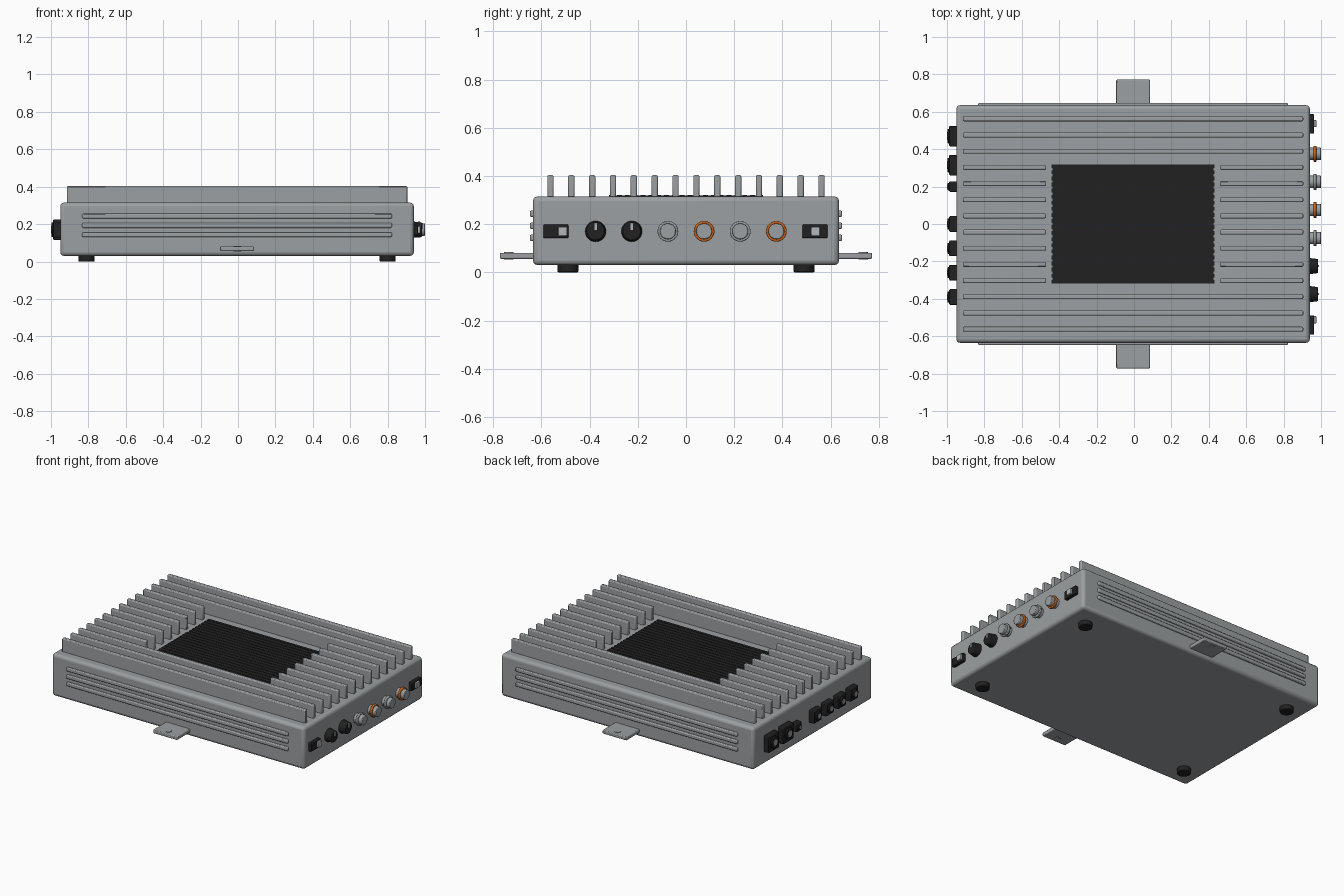
import bpy
from math import radians, pi
from mathutils import Vector

cube = bpy.data.objects.get("Cube")
if cube:
    bpy.data.objects.remove(cube, do_unlink=True)


def material(name, rgb, rough=0.5):
    m = bpy.data.materials.new(name)
    m.use_nodes = True
    m.diffuse_color = (*rgb, 1)
    bsdf = m.node_tree.nodes["Principled BSDF"]
    bsdf.inputs["Base Color"].default_value = (*rgb, 1)
    bsdf.inputs["Roughness"].default_value = rough
    return m


GREY = material("aluminium grey", (0.33, 0.35, 0.36))
BLACK = material("matte black", (0.015, 0.015, 0.015))
ORANGE = material("orange", (0.62, 0.13, 0.01))
LIGHT = material("light grey", (0.45, 0.47, 0.48))


def finish(name, mat, bevel, segments):
    ob = bpy.context.object
    ob.name = name
    ob.data.materials.append(mat)
    if bevel:
        mod = ob.modifiers.new("Bevel", "BEVEL")
        mod.width, mod.segments = bevel, segments
        mod.limit_method = "ANGLE"
        mod.angle_limit = radians(40)
    bpy.ops.object.shade_smooth_by_angle(angle=radians(35))
    return ob


def box(name, x, y, z, mat, bevel=0.0, segments=2):
    """Box given by its (low, high) range on each axis."""
    centre = [(r[0] + r[1]) / 2 for r in (x, y, z)]
    size = Vector([r[1] - r[0] for r in (x, y, z)])
    bpy.ops.mesh.primitive_cube_add(size=1, location=centre)
    for v in bpy.context.object.data.vertices:
        v.co *= size
    return finish(name, mat, bevel, segments)


def around(c, half):
    return (c - half, c + half)


def cylinder(name, centre, r1, r2, depth, mat, axis="Z", bevel=0.0):
    """Round part; along X the r2 end points to +x."""
    rot = (0, pi / 2, 0) if axis == "X" else (0, 0, 0)
    bpy.ops.mesh.primitive_cone_add(vertices=32, radius1=r1, radius2=r2, depth=depth,
                                    location=centre, rotation=rot)
    return finish(name, mat, bevel, 2)


# Case
MID = -0.005
PORT_Z = 0.17
RIGHT, LEFT = 0.94, -0.95
box("case", (LEFT, RIGHT), (-0.635, 0.635), (0.03, 0.315), GREY, 0.02, 3)

# Cooling fins: full length near the edges, split around the panel
for i in range(14):
    y = around((i - 6.5) * 0.0865, 0.013)
    if 3 <= i <= 10:
        spans = [(-0.915, -0.47), (0.46, 0.905)]
    else:
        spans = [(-0.915, 0.905)]
    for span in spans:
        box("cooling_fin", span, y, (0.31, 0.403), GREY, 0.006)

# Dark top panel with fine slats
box("top_panel", around(MID, 0.43), (-0.318, 0.318), (0.31, 0.319), BLACK)
for i in range(20):
    box("panel_slat", around(MID, 0.436), around((i - 9.5) * 0.0325, 0.01),
        (0.31, 0.321), BLACK)

# Front and back: ribs and mounting tabs
for s in (-1, 1):
    for z in (0.143, 0.193, 0.243):
        box("side_rib", around(MID, 0.828), sorted((s * 0.62, s * 0.648)),
            around(z, 0.013), GREY, 0.006)
    box("mounting_tab", around(MID, 0.09), sorted((s * 0.62, s * 0.772)),
        (0.056, 0.081), GREY, 0.005)
    cylinder("tab_bushing", (MID, s * 0.735, 0.0685), 0.02, 0.02, 0.031, GREY)

# Feet
for x in (-0.81, 0.80):
    for y in (-0.49, 0.49):
        cylinder("foot", (x, y, 0.0175), 0.043, 0.043, 0.035, BLACK, bevel=0.004)

# Model's left side: rocker switches
for y, square in ((-0.54, -0.512), (0.535, 0.537)):
    box("switch_frame", (RIGHT - 0.01, 0.962), around(y, 0.052),
        around(PORT_Z, 0.028), BLACK, 0.004)
    box("switch_button", (0.95, 0.975), around(square, 0.019),
        around(PORT_Z, 0.019), LIGHT, 0.003)

# Rotary knobs with pointer marks
for y in (-0.375, -0.225):
    cylinder("knob", (0.96, y, PORT_Z), 0.044, 0.037, 0.05, BLACK, "X", 0.004)
    box("knob_pointer", (0.98, 0.988), around(y, 0.005), (0.175, 0.205), LIGHT)

# Round connectors with coloured collars
for i, y in enumerate((-0.075, 0.075, 0.225, 0.375)):
    cylinder("connector_barrel", (0.965, y, PORT_Z), 0.033, 0.033, 0.07,
             GREY, "X", 0.004)
    cylinder("connector_collar", (0.968, y, PORT_Z), 0.043, 0.043, 0.016,
             ORANGE if i % 2 else GREY, "X", 0.004)

# Model's right side: square sockets with round contacts
SOCKETS = [(0.47, 0.055), (0.315, 0.055), (0.2, 0.028)]
SOCKETS += [(-0.13 * i, 0.042) for i in range(4)]
for y, half in SOCKETS:
    box("socket_block", (-0.988, LEFT + 0.01), around(y, half),
        around(PORT_Z, half), BLACK, 0.005)
    cylinder("socket_ring", (-0.985, y, PORT_Z), half * 0.7, half * 0.7, 0.024,
             BLACK, "X", 0.003)
    cylinder("socket_contact", (-0.99, y, PORT_Z), half * 0.38, half * 0.38, 0.02,
             GREY, "X")
